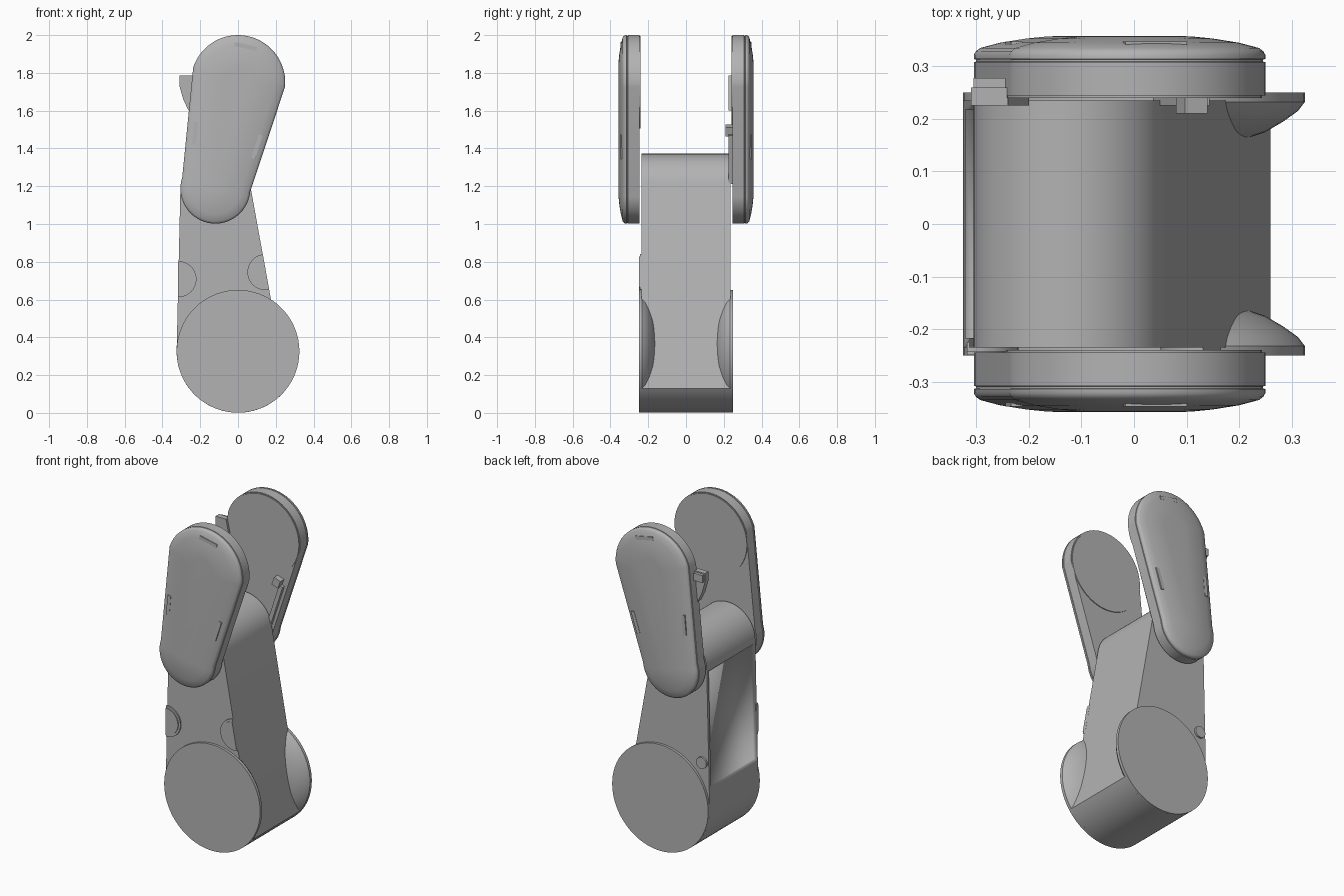
import bpy, bmesh
from math import sin, cos, pi, radians, atan2, acos, hypot

cube = bpy.data.objects.get("Cube")
if cube:
    bpy.data.objects.remove(cube)

grey = bpy.data.materials.new("machine grey")
grey.use_nodes = True
grey.diffuse_color = (0.45, 0.45, 0.45, 1)
grey.node_tree.nodes["Principled BSDF"].inputs["Base Color"].default_value = (0.45, 0.45, 0.45, 1)

BASE = (0, 0.326, 0.325)        # lower joint: x, z, radius
ELBOW = (-0.12, 1.187, 0.185)   # upper joint of the body
WRIST = (0, 1.75, 0.25)         # far joint of the side covers


def arc(circle, start, end, steps, shrink=0):
    """Points on an x-z circle between two angles in degrees."""
    x, z, r = circle
    angles = [radians(start + (end - start) * i / steps) for i in range(steps + 1)]
    return [(x + (r - shrink) * cos(a), z + (r - shrink) * sin(a)) for a in angles]


def round_disc(circle, steps=72):
    return arc(circle, 0, 360, steps)[:-1]


def capsule(shrink):
    """Outline wrapped around the wrist and elbow circles."""
    dx, dz = ELBOW[0] - WRIST[0], ELBOW[1] - WRIST[1]
    axis = atan2(dz, dx)
    spread = acos((ELBOW[2] - WRIST[2]) / hypot(dx, dz)) - pi
    a = (axis + spread + pi) * 180 / pi
    b = (axis - spread - pi) * 180 / pi
    low = arc(ELBOW, b, a, 28, shrink)
    high = arc(WRIST, a, b + 360, 36, shrink)
    return low + high


def loft(name, layers, smooth=30):
    """Skin a stack of (outline, y) layers and cap both ends."""
    bm = bmesh.new()
    rings = [[bm.verts.new((x, y, z)) for x, z in pts] for pts, y in layers]
    for lower, upper in zip(rings, rings[1:]):
        for i in range(len(lower)):
            bm.faces.new((lower[i - 1], lower[i], upper[i], upper[i - 1]))
    bm.faces.new(rings[0])
    bm.faces.new(rings[-1])
    bmesh.ops.recalc_face_normals(bm, faces=bm.faces)
    return finish(name, bm, smooth)


def finish(name, bm, smooth):
    mesh = bpy.data.meshes.new(name)
    bm.to_mesh(mesh)
    bm.free()
    mesh.materials.append(grey)
    obj = bpy.data.objects.new(name, mesh)
    bpy.context.collection.objects.link(obj)
    bpy.ops.object.select_all(action='DESELECT')
    obj.select_set(True)
    bpy.context.view_layer.objects.active = obj
    bpy.ops.object.shade_smooth_by_angle(angle=radians(smooth))
    return obj


def prism(name, pts, y0, y1):
    return loft(name, [(pts, y0), (pts, y1)])


def bar(name, x, z, length, width, tilt, y0, y1):
    """Thin rectangular strip lying in the x-z plane."""
    c, s = cos(radians(tilt)), sin(radians(tilt))
    corners = [(-1, -1), (1, -1), (1, 1), (-1, 1)]
    pts = [(x + (u * length * c - v * width * s) / 2,
            z + (u * length * s + v * width * c) / 2) for u, v in corners]
    return prism(name, pts, y0, y1)


# Main arm body, with a recessed panel in its flat -x side
profile = arc(BASE, -37, -180, 40) + [(-0.322, 0.45)] + arc(ELBOW, 180, 10.3, 36)
body = prism("arm_body", profile, -0.235, 0.235)
bm = bmesh.new()
bm.from_mesh(body.data)
side = max((f for f in bm.faces if f.normal.x < -0.9), key=lambda f: f.calc_area())
bmesh.ops.inset_region(bm, faces=[side], thickness=0.025)
bmesh.ops.inset_region(bm, faces=[side], thickness=0.001, depth=-0.015)
bm.to_mesh(body.data)
bm.free()

# Flared round flanges at the lower joint
flare = [(0.15, 0.19), (0.165, 0.22), (0.175, 0.25), (0.195, 0.284),
         (0.215, 0.312), (0.232, 0.325), (0.25, 0.325)]
for label, s in (("front", -1), ("back", 1)):
    loft(label + "_flange", [(round_disc((BASE[0], BASE[1], r)), s * y) for y, r in flare])

# Side covers: straight rim, groove and shallow dome
cover = [(0, 0.245), (0, 0.308), (0.004, 0.309), (0.004, 0.313), (0, 0.314),
         (0, 0.322), (0.004, 0.329), (0.012, 0.335), (0.05, 0.345),
         (0.1, 0.353), (0.14, 0.357), (0.17, 0.358)]
slots = [("top", 0.04, 1.94, 0.12, -12), ("left", -0.228, 1.48, 0.12, 85),
         ("right", 0.1, 1.41, 0.13, 72)]
for label, s in (("front", -1), ("back", 1)):
    loft(label + "_cover", [(capsule(d), s * y) for d, y in cover])
    prism(label + "_inner_disc", round_disc((WRIST[0], WRIST[1], 0.244)), s * 0.24, s * 0.25)
    for place, x, z, length, tilt in slots:
        bar(f"{label}_{place}_grip", x, z, length, 0.022, tilt, s * 0.34, s * 0.3475)

# Half-round bosses on the front, trimmed to the body edges
def right_edge(z):
    return 0.062 + (1.223 - z) * 0.181


for label, x, z in (("left", 0.145, 0.745), ("right", -0.315, 0.708)):
    for part, r, depth in (("boss", 0.095, 0.243), ("boss_cap", 0.082, 0.249)):
        pts = [(max(-0.318, min(px, right_edge(pz))), pz)
               for px, pz in round_disc((x, z, r), 48)]
        prism(f"{label}_{part}", pts, -0.225, -depth)

# Small stop pin on the back of the body
prism("stop_pin", round_disc((-0.275, 0.61, 0.035), 24), 0.22, 0.247)

# Cable hook beside the back cover
hook = [(-0.31, 1.785), (-0.24, 1.785), (-0.2, 1.6), (-0.262, 1.6), (-0.29, 1.66), (-0.31, 1.73)]
prism("cable_hook", hook, 0.226, 0.26)
bar("hook_tab", -0.275, 1.755, 0.06, 0.045, 0, 0.255, 0.278)

# Cable clip and strip on the inside of the back cover
bar("cable_clip", 0.11, 1.495, 0.045, 0.05, -20, 0.21, 0.25)
bar("cable_strip", 0.09, 1.345, 0.27, 0.025, 72, 0.226, 0.25)
